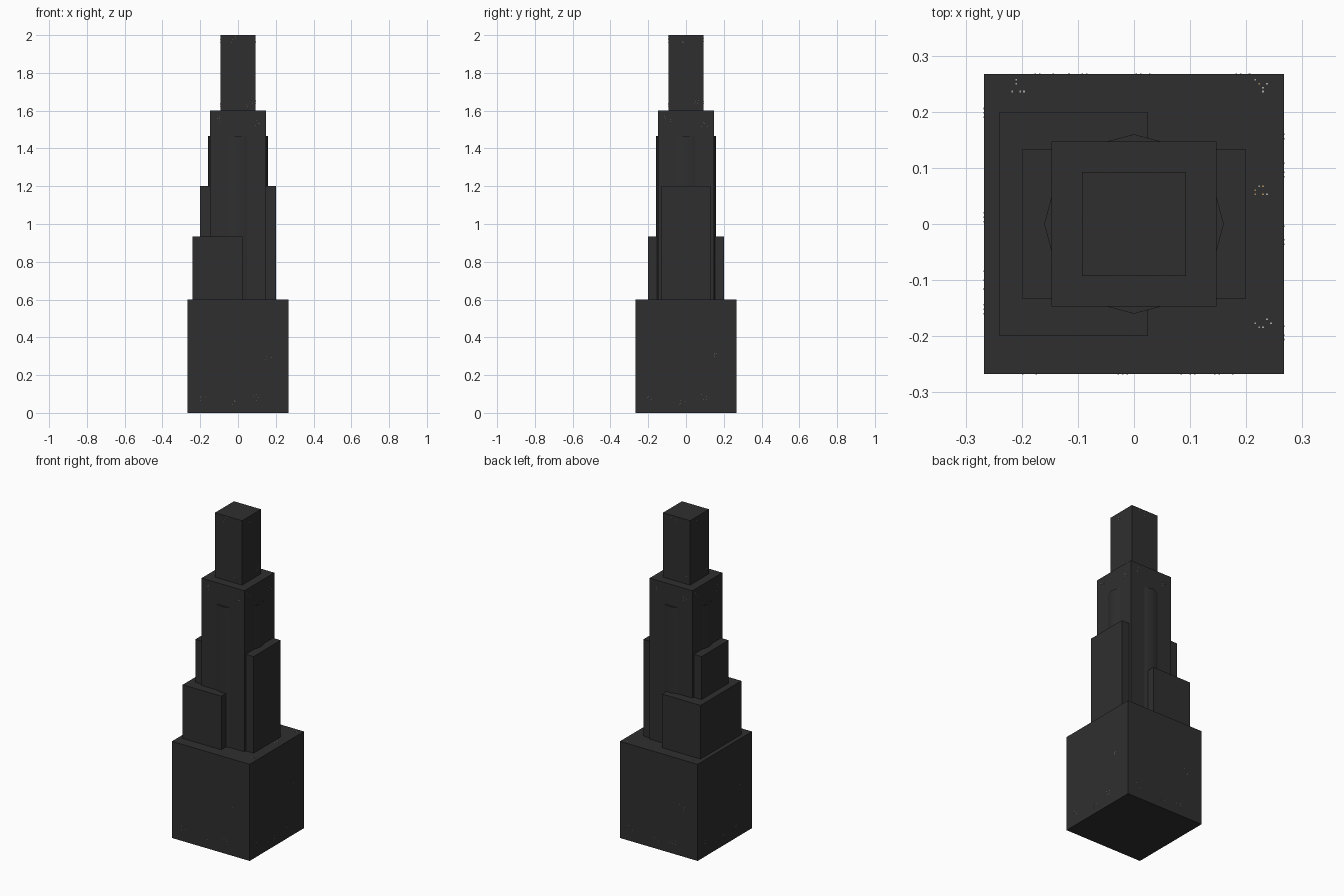
import bpy, bmesh, math, random
from mathutils import Matrix

if "Cube" in bpy.data.objects:
    bpy.data.objects.remove(bpy.data.objects["Cube"])

random.seed(4)


def material(name, rgb):
    m = bpy.data.materials.new(name)
    m.diffuse_color = (*rgb, 1)
    m.use_nodes = True
    m.node_tree.nodes["Principled BSDF"].inputs["Base Color"].default_value = m.diffuse_color
    return m


DARK = material("dark_facade", (0.028, 0.028, 0.028))
PALE = material("pale_window", (0.40, 0.40, 0.38))
WARM = material("warm_window", (0.40, 0.24, 0.10))


def block(name, x0, x1, half_y, z0, z1):
    bpy.ops.mesh.primitive_cube_add(size=1, location=((x0 + x1) / 2, 0, (z0 + z1) / 2))
    o = bpy.context.object
    o.name = name
    o.scale = (x1 - x0, 2 * half_y, z1 - z0)
    bpy.ops.object.transform_apply(location=False, rotation=False, scale=True)
    o.data.materials.append(DARK)
    return o


# Stacked tower masses
block("base", -0.267, 0.267, 0.267, 0, 0.6)
block("low_wing", -0.24, 0.025, 0.2, 0.6, 0.933)
block("middle_wing", -0.2, 0.2, 0.133, 0.6, 1.2)
block("main_shaft", -0.147, 0.147, 0.147, 0.6, 1.6)
block("top_tower", -0.093, 0.093, 0.093, 1.6, 2.0)

# Twelve-sided core that bulges slightly through the shaft faces
bpy.ops.mesh.primitive_cylinder_add(vertices=12, radius=0.16, depth=0.867,
                                    location=(0, 0, 1.0335))
core = bpy.context.object
core.name = "round_core"
core.rotation_euler.z = 0
core.data.materials.append(DARK)
bpy.ops.object.shade_smooth_by_angle(angle=math.radians(35))

# Sparse tiny lit windows: (across, height, distance of wall from centre)
clusters = [(-0.02, 1.975, 0.093), (0.06, 1.64, 0.093),
            (-0.10, 1.56, 0.147), (0.10, 1.53, 0.147),
            (-0.02, 0.05, 0.267), (0.10, 0.08, 0.267),
            (-0.19, 0.08, 0.267), (0.16, 0.30, 0.267)]
bm = bmesh.new()


def window(matrix):
    r = bmesh.ops.create_cube(bm, size=1, matrix=matrix)
    index = random.choice((0, 0, 1))
    for f in {f for v in r["verts"] for f in v.link_faces}:
        f.material_index = index


for side in range(4):
    turn = Matrix.Rotation(side * math.pi / 2, 4, 'Z')
    for cx, cz, wall in clusters:
        for _ in range(4):
            x = cx + random.randint(-2, 2) * 0.008
            z = cz + random.randint(-2, 2) * 0.008
            window(turn @ Matrix.Translation((x, -wall, z))
                   @ Matrix.Diagonal((0.003, 0.002, 0.003, 1)))

# Matching specks on the base roof
for cx in (-0.21, 0.23):
    for cy in (-0.17, 0.06, 0.25):
        for _ in range(6):
            x = cx + random.randint(-2, 2) * 0.007
            y = cy + random.randint(-2, 1) * 0.007
            window(Matrix.Translation((x, y, 0.6)) @ Matrix.Diagonal((0.003, 0.003, 0.002, 1)))

mesh = bpy.data.meshes.new("lit_windows")
bm.to_mesh(mesh)
bm.free()
mesh.materials.append(PALE)
mesh.materials.append(WARM)
bpy.context.collection.objects.link(bpy.data.objects.new("lit_windows", mesh))
